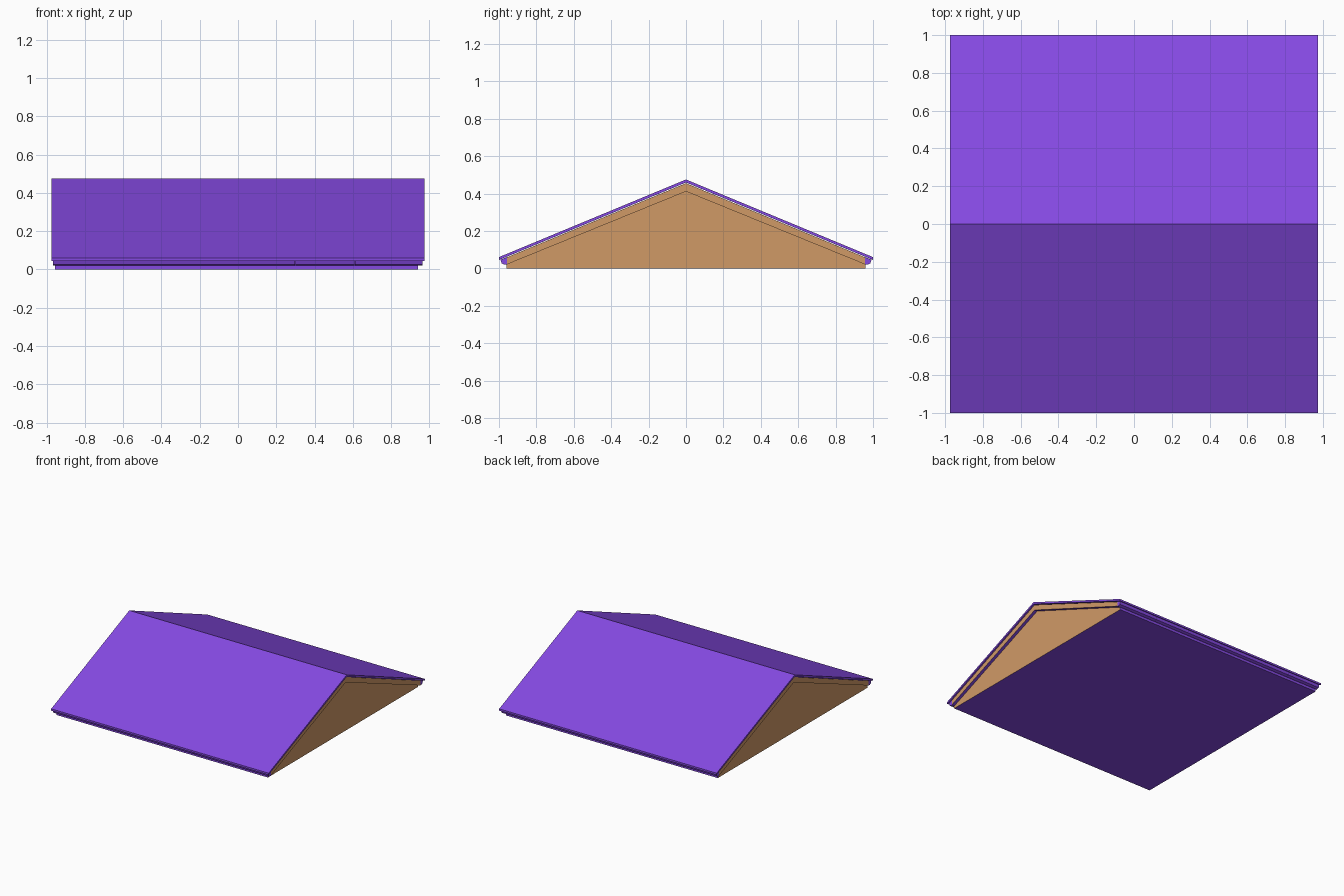
import bpy
import bmesh

cube = bpy.data.objects.get("Cube")
if cube:
    bpy.data.objects.remove(cube, do_unlink=True)


def make_material(name, color):
    mat = bpy.data.materials.new(name)
    mat.use_nodes = True
    mat.diffuse_color = color
    mat.node_tree.nodes["Principled BSDF"].inputs["Base Color"].default_value = color
    return mat


PURPLE = make_material("purple roofing", (0.235, 0.067, 0.76, 1))
TAN = make_material("tan wood", (0.63, 0.32, 0.134, 1))


def extrude_x(name, profile, x0, x1, tan_ends=False):
    """Extrude a (y, z) profile along x; gable ends may be tan."""
    bm = bmesh.new()
    face = bm.faces.new([bm.verts.new((x0, y, z)) for y, z in profile])
    ext = bmesh.ops.extrude_face_region(bm, geom=[face])
    moved = [v for v in ext["geom"] if isinstance(v, bmesh.types.BMVert)]
    bmesh.ops.translate(bm, verts=moved, vec=(x1 - x0, 0, 0))
    bmesh.ops.recalc_face_normals(bm, faces=bm.faces)
    for f in bm.faces:
        f.material_index = int(tan_ends and abs(f.normal.x) > 0.9)
    mesh = bpy.data.meshes.new(name)
    bm.to_mesh(mesh)
    bm.free()
    mesh.materials.append(PURPLE)
    mesh.materials.append(TAN)
    obj = bpy.data.objects.new(name, mesh)
    bpy.context.collection.objects.link(obj)


def chevron(half, eave_top, ridge_top, eave_low, ridge_low):
    """Symmetric bent-sheet profile."""
    return [(-half, eave_top), (0, ridge_top), (half, eave_top),
            (half, eave_low), (0, ridge_low), (-half, eave_low)]


# Solid gable body
extrude_x("gable_body", [(-0.96, 0), (0.96, 0), (0.96, 0.02), (0, 0.412), (-0.96, 0.02)],
          -0.957, 0.94, True)

# Boards following the slope, slightly proud of the gable
extrude_x("gable_trim", chevron(0.957, 0.059, 0.455, 0.021, 0.411), -0.967, 0.965, True)

# Roof sheet on top
extrude_x("roof_sheet", chevron(1.0, 0.06, 0.475, 0.045, 0.459), -0.975, 0.975)

# Eave boards, in lengths butted end to end
seams = [-0.967, -0.67, -0.02, 0.3, 0.61, 0.965]
for side, label in ((-1, "front"), (1, "back")):
    profile = [(side * y, z) for y, z in
               ((0.955, 0.061), (0.992, 0.046), (0.985, 0.026), (0.97, 0.02), (0.955, 0.02))]
    for i, (a, b) in enumerate(zip(seams, seams[1:])):
        extrude_x(f"{label}_eave_board_{i + 1}", profile, a, b - 0.001)
